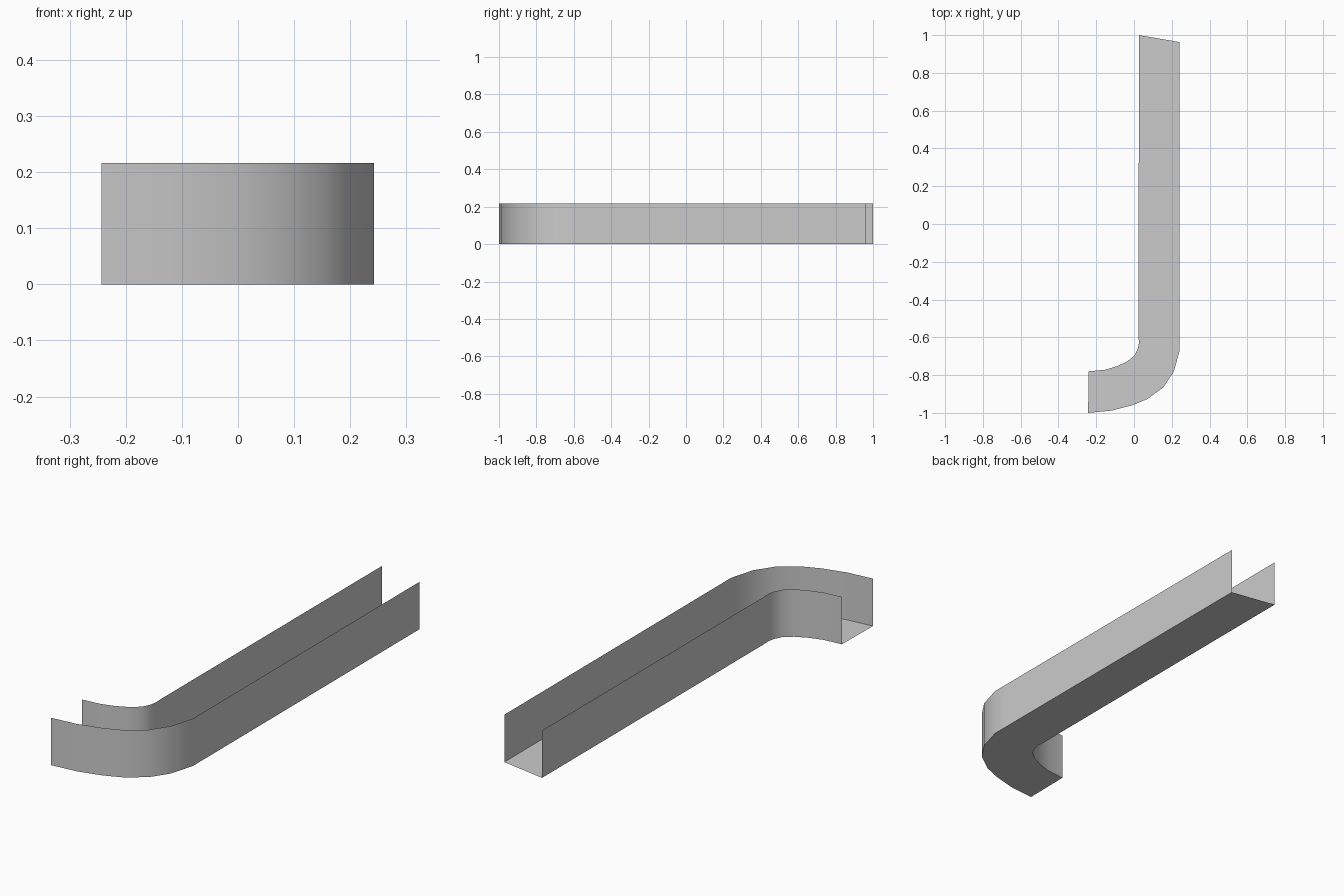
import bpy, bmesh, math

if "Cube" in bpy.data.objects:
    bpy.data.objects.remove(bpy.data.objects["Cube"])

HEIGHT = 0.216

# plan-view rails of the channel, from the bent end to the straight end
outer = [(-0.243, -1.0), (-0.12, -0.988), (-0.01, -0.96), (0.07, -0.927),
         (0.155, -0.865), (0.21, -0.783), (0.242, -0.67), (0.242, -0.6), (0.242, 0.963)]
inner = [(-0.24, -0.78), (-0.155, -0.772), (-0.09, -0.753), (-0.035, -0.727),
         (0.003, -0.695), (0.02, -0.66), (0.026, -0.63), (0.024, -0.59), (0.026, 1.0)]


def strip(name, row_a, row_b):
    """Thin sheet of quads bridging two rows of points."""
    bm = bmesh.new()
    a = [bm.verts.new(p) for p in row_a]
    b = [bm.verts.new(p) for p in row_b]
    for i in range(len(a) - 1):
        bm.faces.new((a[i], a[i + 1], b[i + 1], b[i]))
    mesh = bpy.data.meshes.new(name)
    bm.to_mesh(mesh)
    bm.free()
    obj = bpy.data.objects.new(name, mesh)
    bpy.context.collection.objects.link(obj)
    bpy.context.view_layer.objects.active = obj
    bpy.ops.object.select_all(action='DESELECT')
    obj.select_set(True)
    bpy.ops.object.shade_smooth_by_angle(angle=math.radians(40))
    return obj


def at(rail, z):
    return [(x, y, z) for x, y in rail]


# channel floor, outer wall and inner wall
strip("channel_floor", at(outer, 0), at(inner, 0))
strip("outer_wall", at(outer, 0), at(outer, HEIGHT))
strip("inner_wall", at(inner, HEIGHT), at(inner, 0))
